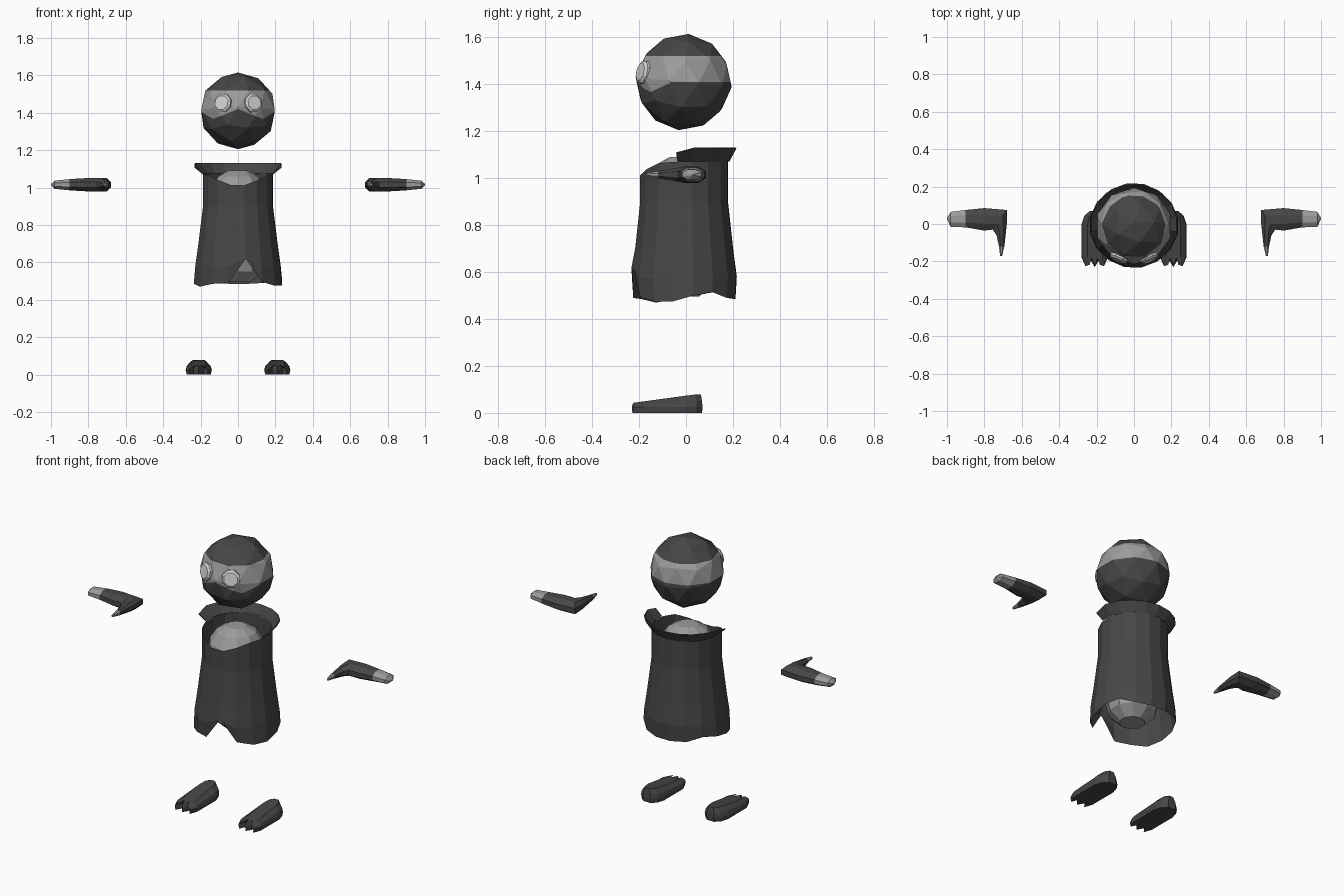
import bpy, bmesh
from math import sin, cos, radians, pi
from mathutils import Vector, Matrix

cube = bpy.data.objects.get("Cube")
if cube:
    bpy.data.objects.remove(cube, do_unlink=True)


def material(name, v):
    m = bpy.data.materials.new(name)
    m.use_nodes = True
    m.diffuse_color = (v, v, v, 1)
    bsdf = next(n for n in m.node_tree.nodes if n.type == 'BSDF_PRINCIPLED')
    bsdf.inputs["Base Color"].default_value = (v, v, v, 1)
    bsdf.inputs["Roughness"].default_value = 0.9
    return m


CLOTH = material("dark grey cloth", 0.062)
SKIN = material("light grey skin", 0.33)
EYE = material("pale eye", 0.62)


def finish(name, bm, mats, rule=None, recalc=True):
    bmesh.ops.remove_doubles(bm, verts=bm.verts, dist=0.0005)
    if recalc:
        bmesh.ops.recalc_face_normals(bm, faces=bm.faces)
    if rule:
        for f in bm.faces:
            f.material_index = int(rule(f.calc_center_median()))
    mesh = bpy.data.meshes.new(name)
    bm.to_mesh(mesh)
    bm.free()
    for m in mats:
        mesh.materials.append(m)
    ob = bpy.data.objects.new(name, mesh)
    bpy.context.collection.objects.link(ob)
    return ob


def loft(rings, closed=True, caps=True):
    """Skin a list of point rings into a surface."""
    bm = bmesh.new()
    rows = [[bm.verts.new(p) for p in ring] for ring in rings]
    n = len(rows[0])
    for a, b in zip(rows, rows[1:]):
        for i in range(n if closed else n - 1):
            j = (i + 1) % n
            bm.faces.new((a[i], a[j], b[j], b[i]))
    if caps:
        bm.faces.new(rows[0])
        bm.faces.new(rows[-1])
    return bm


def around(deg, rx, ry, z, y0=0.0):
    """Point on an ellipse, with angle zero at the front."""
    a = radians(deg)
    return Vector((rx * sin(a), y0 - ry * cos(a), z))


# Head: faceted ball with a lighter face band
HEAD = Vector((0, -0.01, 1.41))
bm = bmesh.new()
bmesh.ops.create_icosphere(bm, subdivisions=2, radius=0.206,
                           matrix=Matrix.Translation(HEAD) @ Matrix.Rotation(radians(-6), 4, 'X'))
cuts = [((0, 0, 1.52), (0, 0, 1)), ((0, 0, 1.41), (0, 0, 1))]
for s in (-1, 1):
    cuts.append(((0, 0, 1.42), (s * 0.4, 0, 1)))
    cuts.append(((s * 0.13, 0, 1.365), (s * -0.6, 0, 1)))
for co, no in cuts:
    bmesh.ops.bisect_plane(bm, geom=bm.verts[:] + bm.edges[:] + bm.faces[:],
                           plane_co=co, plane_no=no, dist=0.0005)


def in_band(c):
    x = abs(c.x)
    dip = c.y < -0.03 and c.z > 1.42 - 0.4 * x and c.z > 1.365 + 0.6 * (x - 0.13)
    return c.z < 1.52 and (c.z > 1.41 or dip) and not (c.y < -0.03 and c.z < 1.42 - 0.4 * x)


finish("head", bm, [CLOTH, SKIN], in_band)

# Eyes: bevelled eight-sided discs
for s, side in ((1, "left"), (-1, "right")):
    out = Vector((s * 0.42, -0.88, 0.2)).normalized()
    turn = out.to_track_quat('Z', 'Y').to_matrix().to_4x4()
    place = Matrix.Translation(HEAD + out * 0.195 + Vector((0, 0, 0.002))) @ turn
    rings = [[place @ Vector((r * cos(k * pi / 4 + pi / 8), r * sin(k * pi / 4 + pi / 8), h))
              for k in range(8)] for r, h in ((0.052, -0.02), (0.052, 0.005), (0.04, 0.015))]
    finish(side + "_eye", loft(rings), [EYE])

# Robe: open flaring tube with a front slit and a dipped neckline
angles = [10 + 22.5 * k for k in range(-8, 8)]
hems = [0.485, 0.49, 0.515, 0.50, 0.485, 0.47, 0.485, 0.49,
        0.62, 0.495, 0.475, 0.475, 0.50, 0.515, 0.49, 0.485]


def rim(a):
    return 1.0 + 0.07 * min(1, abs(a) / 60) + 0.015 * max(0, abs(a) - 90) / 90


rows = [(None, 0.19, 0.19), (0.9, 0.19, 0.19), (0.7, 0.215, 0.212), (0.58, 0.232, 0.228), (0.0, 0.24, 0.222)]
rings = [[around(a, rx, ry, rim(a) if z is None else max(z, hem), -0.008)
          for a, hem in zip(angles, hems)] for z, rx, ry in rows]
finish("robe", loft(rings, caps=False), [CLOTH])

# Collar: flared strip around the back of the neck
span = [180 + k * 20 for k in range(-5, 6)]
inner = [around(a, 0.187, 0.185, 1.075, -0.005) for a in span]
outer = [around(a, 0.232, 0.215, 1.13 - 0.02 * (abs(a - 180) > 90), -0.005) for a in span]
collar = finish("collar", loft([inner, outer], closed=False, caps=False), [CLOTH])
mod = collar.modifiers.new("thickness", 'SOLIDIFY')
mod.thickness = 0.006

# Body: faceted core seen at the neck and the hem
profile = [(0.07, 0.495), (0.13, 0.55), (0.165, 0.7), (0.165, 0.9),
           (0.15, 1.0), (0.11, 1.06), (0.055, 1.09)]
rings = [[around(k * 36, r, r, z, -0.015) for k in range(10)] for r, z in profile]
finish("body", loft(rings), [SKIN])

# Arms: bent sleeves with pale pointed ends; each row is outer point, inner point, half height
sections = [((1.0, 0.033), (1.0, 0.027), 0.004), ((0.98, 0.065), (0.98, -0.015), 0.022),
            ((0.9, 0.075), (0.9, -0.018), 0.03), ((0.8, 0.085), (0.8, -0.035), 0.036),
            ((0.68, 0.075), (0.755, -0.03), 0.036), ((0.68, 0.0), (0.735, -0.06), 0.028),
            ((0.693, -0.12), (0.722, -0.12), 0.015), ((0.705, -0.17), (0.716, -0.17), 0.007)]
for s, side in ((1, "left"), (-1, "right")):
    rings = []
    for p, q, h in sections:
        mid = (Vector(p) + Vector(q)) / 2
        half = (Vector(p) - Vector(q)) / 2
        ring = []
        for k in range(8):
            a = k * pi / 4 + pi / 8
            xy = mid + half * cos(a) / cos(pi / 8)
            ring.append((s * xy.x, xy.y, 1.015 + h * sin(a) / cos(pi / 8)))
        rings.append(ring)
    finish(side + "_arm", loft(rings), [CLOTH, SKIN],
           lambda c: abs(c.x) > 0.9 or c.y < -0.12)

# Feet: rounded wedges with notched toes
half_plan = [(0.025, 0.07), (0.055, 0.045), (0.07, 0.0), (0.07, -0.18),
             (0.05, -0.225), (0.028, -0.185)]
plan = half_plan + [(0, -0.23)] + [(-x, y) for x, y in reversed(half_plan)]
for s, side in ((1, "left"), (-1, "right")):
    rings = []
    for scale, low, slope in ((0.92, 0.0, 0), (1, 0.025, 0), (0.9, 0.048, 0.06), (0.55, 0.073, 0.13)):
        rings.append([(s * 0.21 + x * scale, -0.08 + (y + 0.08) * (0.9 + 0.1 * scale),
                       low + slope * min(0.04, y)) for x, y in plan])
    finish(side + "_foot", loft(rings), [CLOTH])
